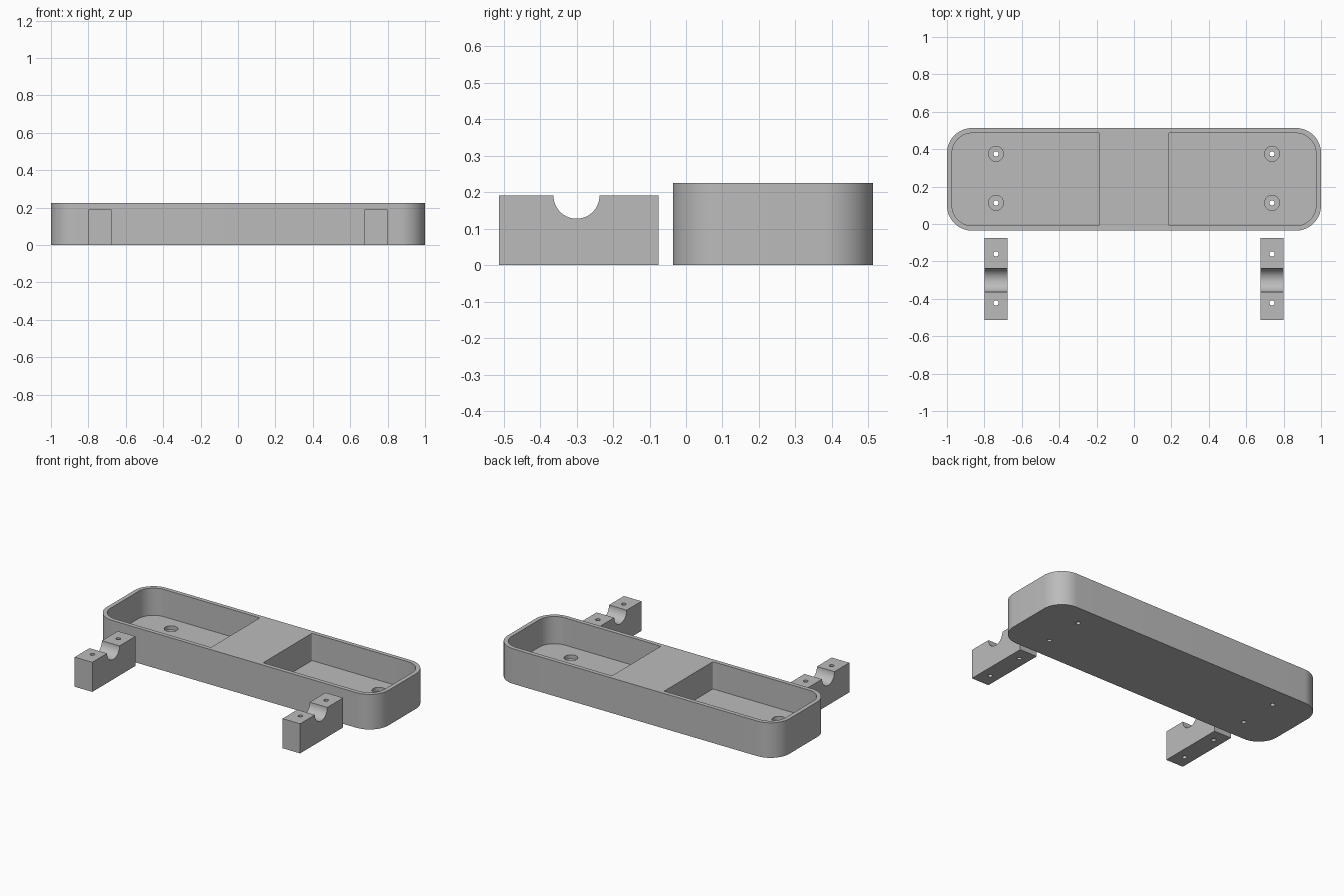
import bpy
import bmesh
from math import cos, sin, pi, radians

if "Cube" in bpy.data.objects:
    bpy.data.objects.remove(bpy.data.objects["Cube"])

grey = bpy.data.materials.new("plain grey")
grey.use_nodes = True
color = (0.5, 0.5, 0.5, 1)
grey.diffuse_color = color
grey.node_tree.nodes["Principled BSDF"].inputs["Base Color"].default_value = color


def arc(cx, cy, r, start, end, steps):
    angles = [start + (end - start) * i / steps for i in range(steps + 1)]
    return [(cx + r * cos(a), cy + r * sin(a)) for a in angles]


def rounded_rect(x0, x1, y0, y1, r_left, r_right):
    """Counter-clockwise outline with separate radii at the two ends."""
    pts = []
    corners = [(x1, y0, r_right, -1, 1, -pi / 2), (x1, y1, r_right, -1, -1, 0),
               (x0, y1, r_left, 1, -1, pi / 2), (x0, y0, r_left, 1, 1, pi)]
    for x, y, r, sx, sy, a in corners:
        pts += arc(x + sx * r, y + sy * r, r, a, a + pi / 2, 16)
    return pts


def prism(name, outline, low, high, axis="z"):
    """Extrude an outline along z, or an (y, z) outline along x."""
    def place(p, d):
        return (p[0], p[1], d) if axis == "z" else (d, p[0], p[1])
    bm = bmesh.new()
    face = bm.faces.new([bm.verts.new(place(p, low)) for p in outline])
    top = bmesh.ops.extrude_face_region(bm, geom=[face])["geom"]
    for v in top:
        if isinstance(v, bmesh.types.BMVert):
            v.co["xyz".index(axis)] = high
    bmesh.ops.recalc_face_normals(bm, faces=bm.faces)
    mesh = bpy.data.meshes.new(name)
    bm.to_mesh(mesh)
    bm.free()
    mesh.materials.append(grey)
    obj = bpy.data.objects.new(name, mesh)
    bpy.context.collection.objects.link(obj)
    return obj


def cut(obj, cutter):
    """Subtract the cutter and remove it."""
    mod = obj.modifiers.new("cut", "BOOLEAN")
    mod.operation = "DIFFERENCE"
    mod.solver = "EXACT"
    mod.object = cutter
    bpy.context.view_layer.objects.active = obj
    bpy.ops.object.modifier_apply(modifier=mod.name)
    bpy.data.objects.remove(cutter)


def drill(obj, x, y, r, low, high):
    cut(obj, prism("drill", arc(x, y, r, 0, 2 * pi * 31 / 32, 31), low, high))


def finish(obj):
    bpy.ops.object.select_all(action="DESELECT")
    obj.select_set(True)
    bpy.context.view_layer.objects.active = obj
    bpy.ops.object.shade_smooth_by_angle(angle=radians(30))


# Tray with two pockets and countersunk screw holes
FLOOR, TOP, HOLE = 0.05, 0.225, 0.014
tray = prism("tray", rounded_rect(-1, 1, -0.036, 0.513, 0.135, 0.135), 0, TOP)
pockets = [(-0.973, -0.185, 0.108, 0.006), (0.185, 0.973, 0.006, 0.108)]
for x0, x1, r_left, r_right in pockets:
    cut(tray, prism("pocket", rounded_rect(x0, x1, -0.009, 0.486, r_left, r_right),
                    FLOOR, TOP + 0.1))
for x in (-0.738, 0.738):
    for y in (0.113, 0.375):
        drill(tray, x, y, 0.04, FLOOR - 0.025, TOP)
        drill(tray, x, y, HOLE, -0.1, TOP)
finish(tray)

# Saddle blocks with a half-round groove and two screw holes
for side, x in (("right", -0.738), ("left", 0.738)):
    groove = arc(-0.3, 0.19, 0.063, 0, -pi, 32)
    outline = [(-0.513, 0), (-0.076, 0), (-0.076, 0.19)] + groove + [(-0.513, 0.19)]
    block = prism(side + "_saddle_block", outline, x - 0.0625, x + 0.0625, "x")
    for y in (-0.16, -0.422):
        drill(block, x, y, HOLE, -0.1, 0.3)
    finish(block)
